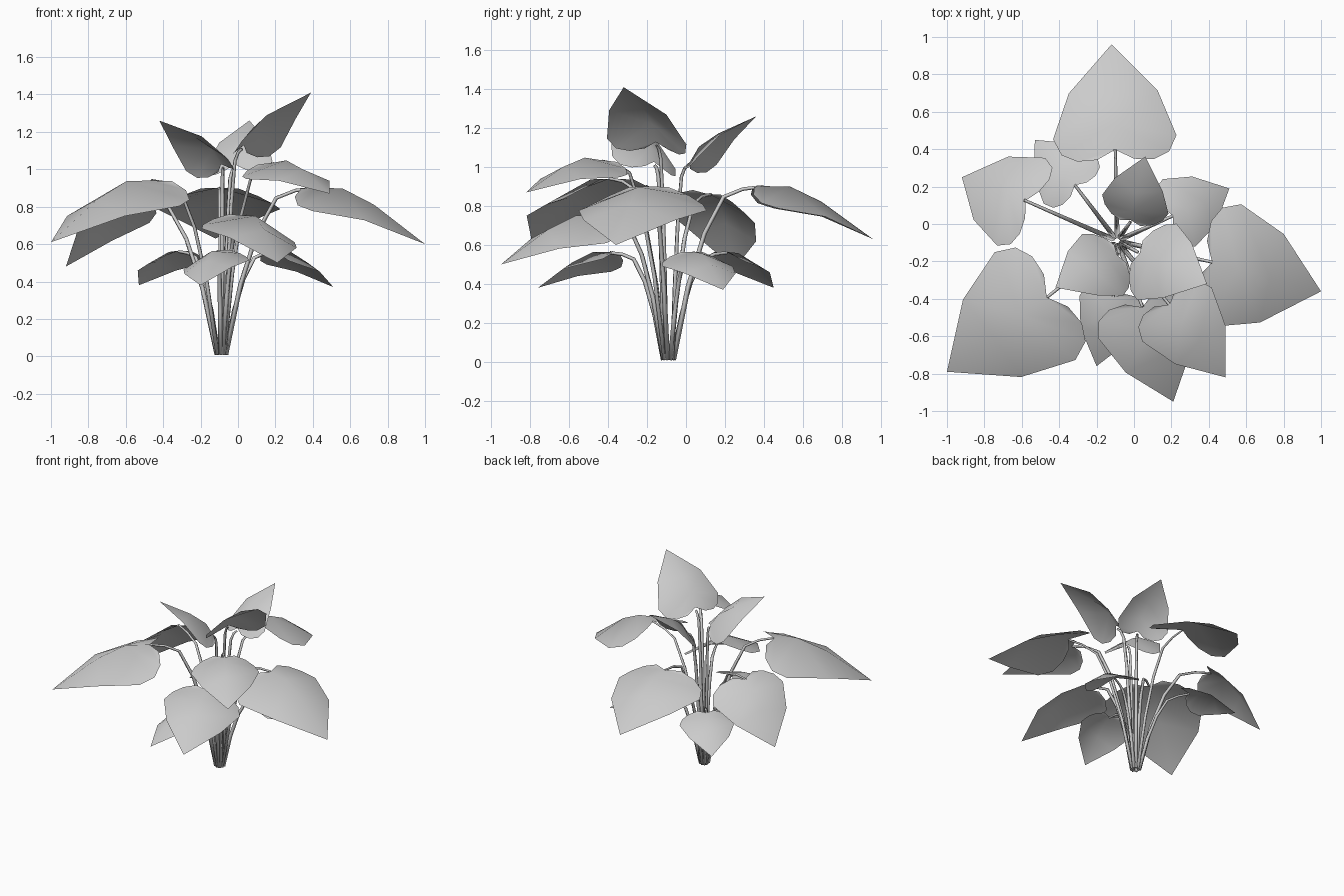
import bpy
from math import cos, sin
from mathutils import Vector, Matrix

if "Cube" in bpy.data.objects:
    bpy.data.objects.remove(bpy.data.objects["Cube"])

# notch point, tip point, half width, roll (positive lowers the right side seen along the leaf)
LEAVES = [
    ((-.10, .38, .91), (-.12, .96, .63), .33, 0),        # large lower ring
    ((.40, -.20, .91), (1.0, -.36, .60), .34, 0),
    ((-.45, -.38, .95), (-1.0, -.79, .61), .36, 0),
    ((.04, -.43, .76), (.21, -.95, .50), .27, -.15),
    ((.18, -.42, 1.04), (.49, -.82, .87), .235, 0),
    ((-.57, .12, .87), (-.92, .25, .48), .27, .2),
    ((-.31, .20, .57), (-.53, .45, .38), .19, 0),        # small low leaves
    ((.20, .04, .57), (.51, .19, .37), .20, 0),
    ((-.11, -.38, .57), (-.20, -.76, .38), .185, .15),
    ((.02, -.15, 1.12), (.39, -.32, 1.41), .23, -.08),   # upright top leaves
    ((-.08, -.16, 1.02), (-.42, -.34, 1.26), .20, .2),
    ((-.02, .01, 1.02), (.06, .36, 1.26), .185, -.1),
]

# heart-shaped half leaf: along length, across width, up
RIB = [(.03, 0, 0), (.22, 0, .09), (.5, 0, .09), (1, 0, 0)]
EDGE = [(-.04, .30, -.04), (-.02, .62, -.10), (.06, .87, -.135),
        (.20, 1, -.115), (.567, .72, -.01)]
HALF_FACES = [(0, 4, 5), (0, 5, 6, 1), (1, 6, 7), (1, 7, 8, 2), (2, 8, 3)]

# stalk path: horizontal fraction, height fraction
PATH = [(0, 0), (.17, .42), (.36, .73), (.58, .94), (.8, .985), (1.04, 1)]


def add_object(name, verts, faces):
    me = bpy.data.meshes.new(name)
    me.from_pydata(verts, [], faces)
    me.update()
    for p in me.polygons:
        p.use_smooth = True
    ob = bpy.data.objects.new(name, me)
    bpy.context.collection.objects.link(ob)
    return ob


def leaf(name, base, tip, width, roll):
    d = tip - base
    length = d.length
    d.normalize()
    side = d.cross(Vector((0, 0, 1))).normalized()
    side = Matrix.Rotation(roll, 3, d) @ side
    if roll * side.z > 0:
        side = Matrix.Rotation(-2 * roll, 3, d) @ side
    up = side.cross(d)
    pts = RIB + EDGE + [(u, -v, w) for u, v, w in EDGE]
    verts = [base + d * u * length + side * v * width + up * w * length for u, v, w in pts]
    # mirrored half reuses the rib and flips the winding
    other = [tuple(i + 5 if i > 3 else i for i in reversed(f)) for f in HALF_FACES]
    add_object(name, verts, HALF_FACES + other)


def stalk(name, foot, top):
    span = top - foot
    pts = [foot + Vector((span.x * h, span.y * h, span.z * z)) for h, z in PATH]
    verts, faces, n = [], [], 4
    for i, p in enumerate(pts):
        t = (pts[min(i + 1, len(pts) - 1)] - pts[max(i - 1, 0)]).normalized()
        q = t.to_track_quat('Z', 'Y')
        r = .014 - .0012 * i
        verts += [p + q @ Vector((r * cos(k * 1.5708), r * sin(k * 1.5708), 0)) for k in range(n)]
    for i in range(len(pts) - 1):
        for k in range(n):
            a, b = i * n + k, i * n + (k + 1) % n
            faces.append((a, b, b + n, a + n))
    faces.append((3, 2, 1, 0))
    add_object(name, verts, faces)


for i, (b, t, w, roll) in enumerate(LEAVES, 1):
    base, tip = Vector(b), Vector(t)
    leaf(f"leaf_{i}", base, tip, w, roll)
    # feet cluster in a small ring, each towards its own leaf
    centre = Vector((-.09, -.09, .01))
    out = Vector((base.x + .09, base.y + .09, 0)).normalized() * .025
    stalk(f"stalk_{i}", centre + out, base - Vector((0, 0, .01)))
